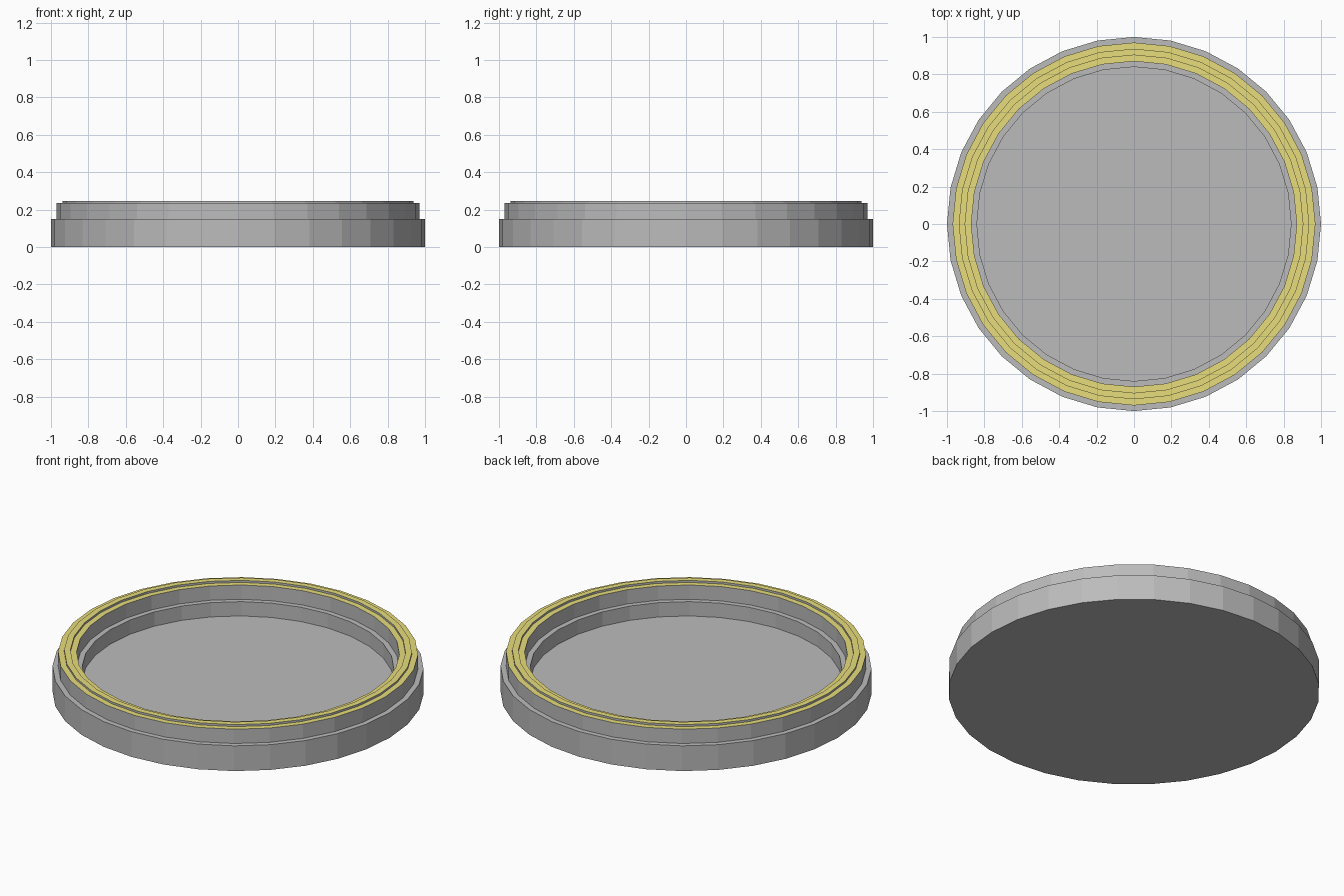
import bpy, bmesh, math

if "Cube" in bpy.data.objects:
    bpy.data.objects.remove(bpy.data.objects["Cube"])

SIDES = 32

yellow = bpy.data.materials.new("yellow_trim")
yellow.diffuse_color = (0.8, 0.72, 0.2, 1)
yellow.use_nodes = True
yellow.node_tree.nodes["Principled BSDF"].inputs["Base Color"].default_value = yellow.diffuse_color
grey = bpy.data.materials.new("grey_body")
grey.diffuse_color = (0.5, 0.5, 0.5, 1)
grey.use_nodes = True
grey.node_tree.nodes["Principled BSDF"].inputs["Base Color"].default_value = grey.diffuse_color


def lathe(name, profile, coloured):
    """Revolve (radius, z) points; segments listed in coloured become yellow."""
    bm = bmesh.new()
    rings = []
    for r, z in profile:
        rings.append([bm.verts.new((r * math.cos(math.tau * i / SIDES),
                                    r * math.sin(math.tau * i / SIDES), z))
                      for i in range(SIDES)])
    for k, (a, b) in enumerate(zip(rings, rings[1:])):
        for i in range(SIDES):
            j = (i + 1) % SIDES
            f = bm.faces.new((a[i], a[j], b[j], b[i]))
            f.material_index = 1 if k in coloured else 0
    # Underside and recessed floor
    bm.faces.new(rings[0][::-1])
    bm.faces.new(rings[-1])
    mesh = bpy.data.meshes.new(name)
    bm.to_mesh(mesh)
    bm.free()
    mesh.materials.append(grey)
    mesh.materials.append(yellow)
    obj = bpy.data.objects.new(name, mesh)
    bpy.context.collection.objects.link(obj)
    return obj


# Shallow round dish: base, stepped rim with a raised middle band, inner ledge, floor
profile = [(1.0, 0.0), (1.0, 0.15), (0.97, 0.15), (0.97, 0.235),
           (0.937, 0.235), (0.937, 0.247), (0.903, 0.247), (0.903, 0.235),
           (0.87, 0.235), (0.87, 0.15), (0.84, 0.15), (0.84, 0.065)]
lathe("round_dish", profile, coloured={3, 5, 7})
